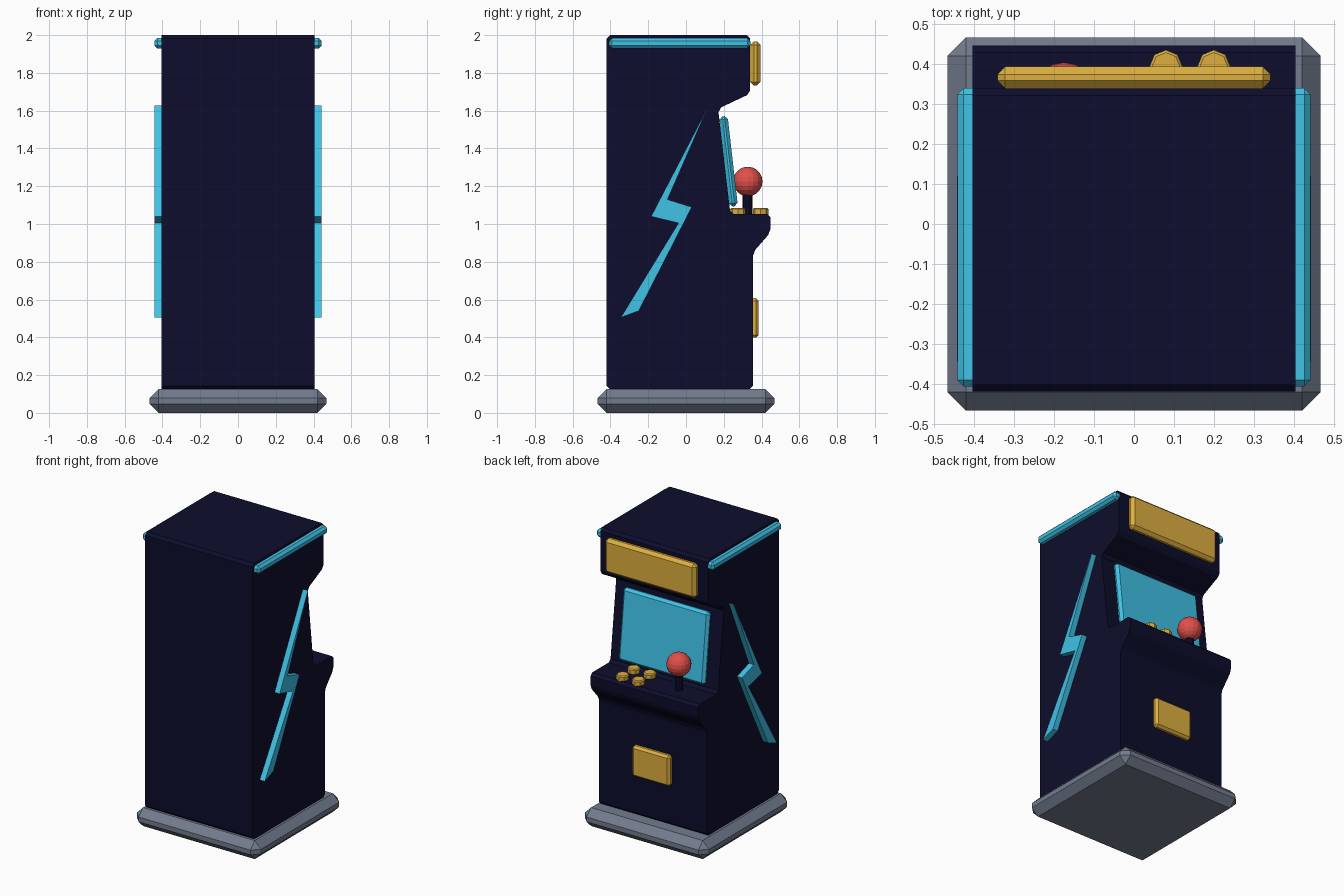
import bpy, bmesh, math
from mathutils import Matrix, Vector

if "Cube" in bpy.data.objects:
    bpy.data.objects.remove(bpy.data.objects["Cube"], do_unlink=True)


def material(name, rgb):
    m = bpy.data.materials.new(name)
    m.use_nodes = True
    m.diffuse_color = (*rgb, 1)
    m.node_tree.nodes["Principled BSDF"].inputs["Base Color"].default_value = (*rgb, 1)
    return m


navy = material("navy", (0.004, 0.004, 0.026))
cyan = material("cyan", (0.05, 0.54, 0.79))
gold = material("gold", (0.73, 0.43, 0.05))
grey = material("grey", (0.17, 0.2, 0.27))
red = material("red", (0.75, 0.08, 0.07))


def finish(bm, name, mat):
    bmesh.ops.recalc_face_normals(bm, faces=bm.faces)
    mesh = bpy.data.meshes.new(name)
    bm.to_mesh(mesh)
    bm.free()
    mesh.materials.append(mat)
    obj = bpy.data.objects.new(name, mesh)
    bpy.context.collection.objects.link(obj)
    return obj


def bevel(bm, edges, width):
    bmesh.ops.bevel(bm, geom=edges, offset=width, segments=1, affect='EDGES', profile=0.5)


def box(name, centre, size, width, mat, tilt=0):
    """Chamfered box, optionally tilted about x."""
    bm = bmesh.new()
    bmesh.ops.create_cube(bm, size=1)
    bmesh.ops.scale(bm, vec=size, verts=bm.verts)
    bevel(bm, bm.edges[:], width)
    bm.transform(Matrix.Translation(centre) @ Matrix.Rotation(tilt, 4, 'X'))
    return finish(bm, name, mat)


def side_profile(name, points, x0, x1, mat, width=0):
    """Extrude a (y, z) outline along x, chamfering the crosswise edges."""
    bm = bmesh.new()
    face = bm.faces.new([bm.verts.new((x0, y, z)) for y, z in points])
    out = bmesh.ops.extrude_face_region(bm, geom=[face])
    moved = [v for v in out["geom"] if isinstance(v, bmesh.types.BMVert)]
    bmesh.ops.translate(bm, vec=(x1 - x0, 0, 0), verts=moved)
    if width:
        cross = [e for e in bm.edges if abs(e.verts[0].co.x - e.verts[1].co.x) > 1e-4]
        bevel(bm, cross, width)
    return finish(bm, name, mat)


def cylinder(name, x, y, z0, z1, radius, sides, mat, chamfer=0):
    bm = bmesh.new()
    bmesh.ops.create_cone(bm, cap_ends=True, segments=sides, radius1=radius,
                          radius2=radius, depth=z1 - z0)
    if chamfer:
        bevel(bm, [e for e in bm.edges if all(v.co.z > 0 for v in e.verts)], chamfer)
    bmesh.ops.translate(bm, vec=(x, y, (z0 + z1) / 2), verts=bm.verts)
    return finish(bm, name, mat)


# Plinth and cabinet
box("plinth", (0, 0, 0.063), (0.935, 0.935, 0.126), 0.047, grey)
cabinet = [(-0.42, 0.125), (0.355, 0.125), (0.355, 0.85), (0.447, 0.955),
           (0.447, 1.053), (0.235, 1.053), (0.17, 1.61), (0.34, 1.69),
           (0.34, 2.0), (-0.42, 2.0)]
side_profile("cabinet", cabinet, -0.405, 0.405, navy, 0.018)

# Front panels
box("screen", (0, 0.225, 1.332), (0.65, 0.045, 0.48), 0.017, cyan, math.radians(6.5))
box("marquee", (0, 0.367, 1.85), (0.685, 0.056, 0.235), 0.02, gold)
box("coin_door", (0, 0.355, 0.503), (0.285, 0.06, 0.21), 0.015, gold)

# Side trim and lightning bolts
bolt = [(0.12, 1.627), (-0.098, 1.13), (0.03, 1.09), (-0.015, 1.0),
        (-0.25, 0.54), (-0.345, 0.505), (-0.04, 1.005), (-0.185, 1.04)]
for side, s in (("left", 1), ("right", -1)):
    box(side + "_top_trim", (s * 0.415, -0.033, 1.957), (0.055, 0.748, 0.056), 0.016, cyan)
    side_profile(side + "_bolt", bolt, s * 0.39, s * 0.443, cyan)

# Buttons
for i, x in enumerate((0.08, 0.2)):
    for j, y in enumerate((0.275, 0.395)):
        cylinder(f"button_{i}_{j}", x, y, 1.04, 1.085, 0.041, 8, gold, 0.006)

# Joystick
cylinder("joystick_shaft", -0.175, 0.325, 1.04, 1.2, 0.027, 10, navy)
ball = bmesh.new()
bmesh.ops.create_uvsphere(ball, u_segments=16, v_segments=10, radius=0.078)
bmesh.ops.translate(ball, vec=(-0.175, 0.327, 1.225), verts=ball.verts)
finish(ball, "joystick_ball", red)
